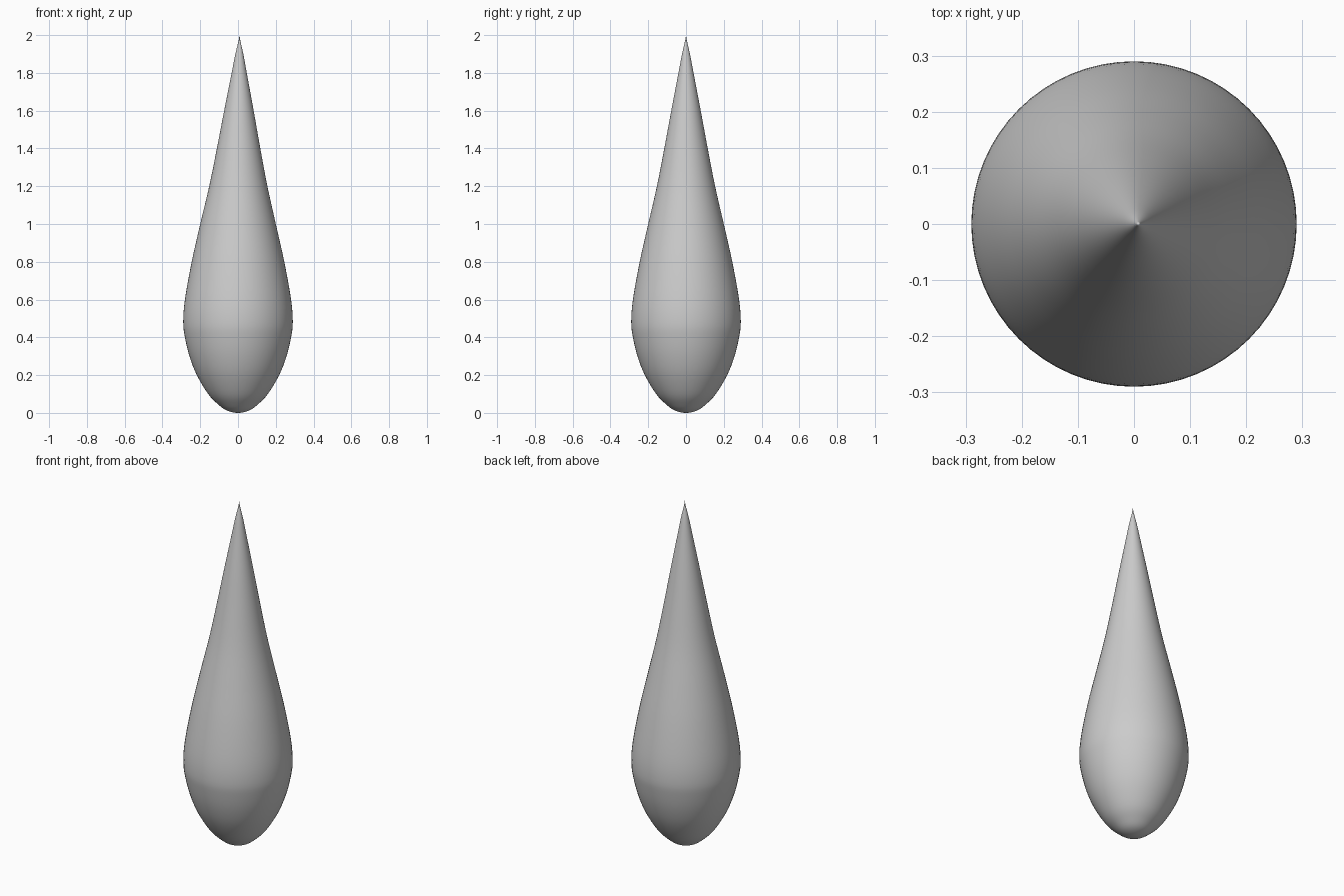
import bpy, bmesh, math

if "Cube" in bpy.data.objects:
    bpy.data.objects.remove(bpy.data.objects["Cube"])

# Teardrop profile: (radius, height)
PROFILE = [(0, 0), (0.058, 0.012), (0.105, 0.045), (0.158, 0.10), (0.218, 0.20),
           (0.257, 0.30), (0.281, 0.40), (0.290, 0.48), (0.281, 0.60), (0.245, 0.80),
           (0.200, 1.00), (0.154, 1.20), (0.115, 1.40), (0.078, 1.60),
           (0.040, 1.80), (0.021, 1.90), (0, 2.0)]
SIDES, STEPS = 64, 4


def smooth(points, steps):
    """Catmull-Rom curve through the profile points."""
    first, last = points[1], points[-2]
    pts = [(-first[0], first[1])] + points + [(0, 2.1)]
    out = []
    for a, b, c, d in zip(pts, pts[1:], pts[2:], pts[3:]):
        for i in range(steps):
            t = i / steps
            out.append(tuple(0.5 * (2 * q + (r - p) * t + (2 * p - 5 * q + 4 * r - s) * t**2
                                    + (3 * q - p - 3 * r + s) * t**3)
                             for p, q, r, s in zip(a, b, c, d)))
    return out + [points[-1]]


# Spin the profile around the axis
bm = bmesh.new()
verts = [bm.verts.new((max(r, 0), 0, z)) for r, z in smooth(PROFILE, STEPS)]
edges = [bm.edges.new(pair) for pair in zip(verts, verts[1:])]
bmesh.ops.spin(bm, geom=verts + edges, cent=(0, 0, 0), axis=(0, 0, 1),
               angle=math.tau, steps=SIDES, use_merge=True)
bmesh.ops.remove_doubles(bm, verts=bm.verts, dist=0.0005)

# The tip leans very slightly sideways
for v in bm.verts:
    if v.co.z > 1:
        v.co.x += 0.008 * (v.co.z - 1)
bmesh.ops.recalc_face_normals(bm, faces=bm.faces)

mesh = bpy.data.meshes.new("teardrop")
bm.to_mesh(mesh)
bm.free()
drop = bpy.data.objects.new("teardrop", mesh)
bpy.context.collection.objects.link(drop)
mesh.shade_smooth()
